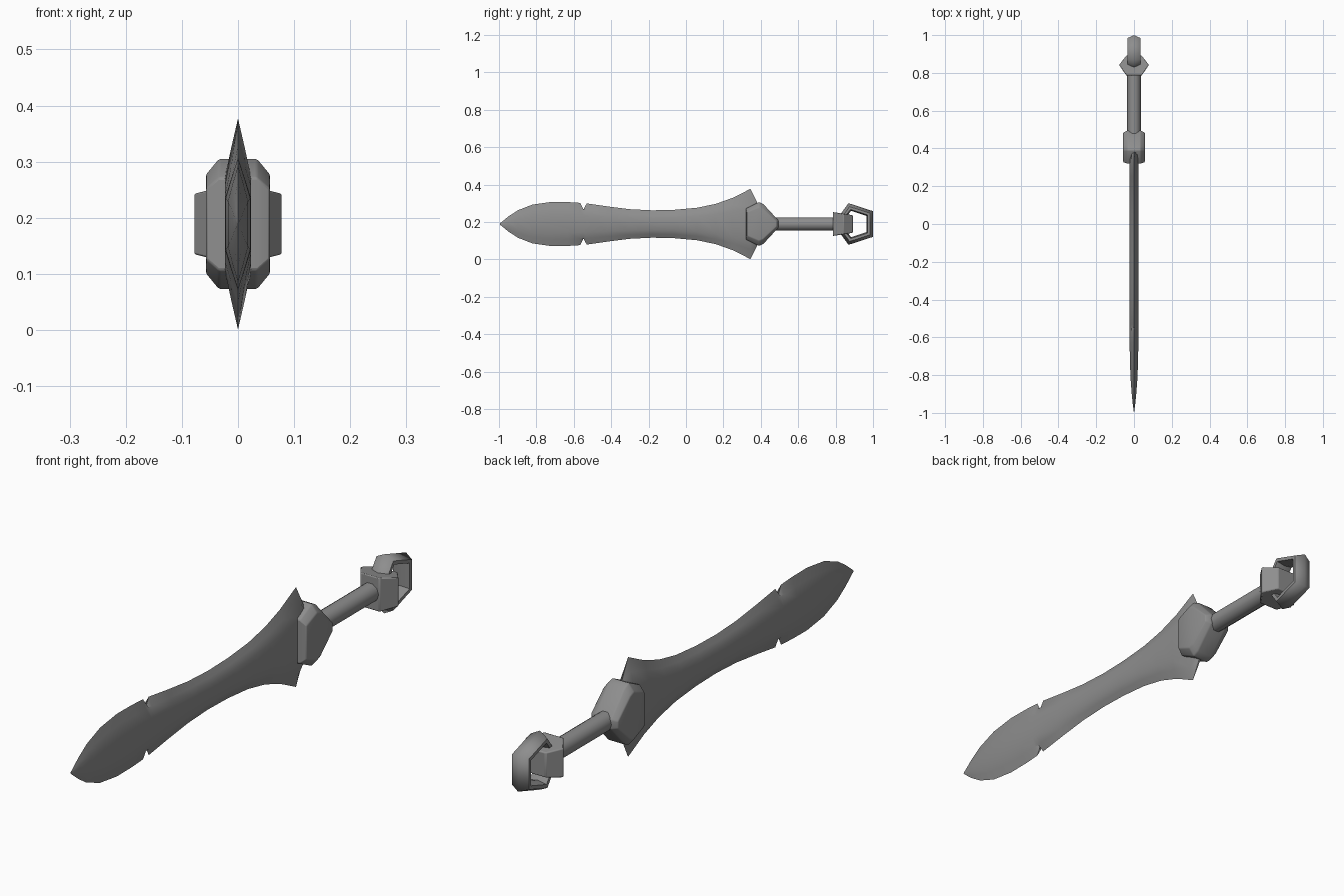
import bpy, bmesh, math

if "Cube" in bpy.data.objects:
    bpy.data.objects.remove(bpy.data.objects["Cube"])

ZC = 0.189  # height of the sword's long axis

# Dark grey metal for every part
metal = bpy.data.materials.new("dark_metal")
metal.diffuse_color = (0.27, 0.27, 0.27, 1)
metal.use_nodes = True
metal.node_tree.nodes["Principled BSDF"].inputs["Base Color"].default_value = metal.diffuse_color


def loft(name, rings, closed=False, bevel=0.0, angle=35):
    """Skin a list of equal-length point rings; cap the ends or close the loop."""
    bm = bmesh.new()
    vs = [[bm.verts.new((x, y, z + ZC)) for x, y, z in r] for r in rings]
    n = len(vs[0])
    pairs = list(zip(vs, vs[1:]))
    if closed:
        pairs.append((vs[-1], vs[0]))
    for a, b in pairs:
        for i in range(n):
            j = (i + 1) % n
            bm.faces.new((a[i], a[j], b[j], b[i]))
    if not closed:
        bm.faces.new(vs[0])
        bm.faces.new(vs[-1])
    bmesh.ops.remove_doubles(bm, verts=bm.verts, dist=1e-5)
    bmesh.ops.recalc_face_normals(bm, faces=bm.faces)
    me = bpy.data.meshes.new(name)
    bm.to_mesh(me)
    bm.free()
    me.materials.append(metal)
    ob = bpy.data.objects.new(name, me)
    bpy.context.collection.objects.link(ob)
    bpy.ops.object.select_all(action='DESELECT')
    ob.select_set(True)
    bpy.context.view_layer.objects.active = ob
    if bevel:
        m = ob.modifiers.new("soft_edges", 'BEVEL')
        m.width, m.segments = bevel, 2
    bpy.ops.object.shade_smooth_by_angle(angle=math.radians(angle))
    return ob


# Blade: stations of (y, edge half-height, ridge half-height, half-thickness)
stations = [(-0.995, 0.003, 0.001, 0.001), (-0.95, 0.040, 0.014, 0.007),
            (-0.90, 0.073, 0.027, 0.012), (-0.82, 0.104, 0.040, 0.018),
            (-0.72, 0.118, 0.046, 0.022), (-0.63, 0.117, 0.046, 0.023),
            (-0.565, 0.113, 0.045, 0.023), (-0.548, 0.111, 0.044, 0.023),
            (-0.531, 0.110, 0.044, 0.023), (-0.42, 0.094, 0.040, 0.023),
            (-0.30, 0.079, 0.036, 0.023), (-0.18, 0.073, 0.034, 0.023),
            (-0.06, 0.076, 0.035, 0.023), (0.06, 0.087, 0.042, 0.023),
            (0.16, 0.108, 0.052, 0.023), (0.25, 0.140, 0.068, 0.023),
            (0.345, 0.188, 0.085, 0.023), (0.385, 0.105, 0.080, 0.023)]


def blade_ring(y, h, r, t):
    m, tm = r + (h - r) * 0.5, t * 0.52   # middle of the ground edge
    if y == -0.548:                       # notch cut into both edges
        h = 0.077
    return [(0, y, h), (tm, y, m), (t, y, r), (t, y, -r), (tm, y, -m),
            (0, y, -h), (-tm, y, -m), (-t, y, -r), (-t, y, r), (-tm, y, m)]


loft("blade", [blade_ring(*s) for s in stations], angle=50)

# Guard: pointed shield profile, narrowed on the two outer faces
guard = [(0.32, 0.083), (0.39, 0.117), (0.415, 0.105), (0.495, 0.018),
         (0.495, -0.018), (0.415, -0.105), (0.39, -0.117), (0.32, -0.083)]
loft("guard", [[(x, 0.39 + (y - 0.39) * sy, z * sz) for y, z in guard]
               for x, sy, sz in ((-0.057, 0.9, 0.76), (-0.034, 1, 1),
                                 (0.034, 1, 1), (0.057, 0.9, 0.76))], bevel=0.004, angle=60)

# Grip
loft("grip", [[(0.036 * math.cos(a), y, 0.036 * math.sin(a))
               for a in (k * math.pi / 5 for k in range(10))] for y in (0.45, 0.81)], angle=50)

# Pommel block: hexagon seen from above, tapering in height towards the ring
pommel = [(-0.04, 0.785), (0.04, 0.785), (0.079, 0.842),
          (0.04, 0.892), (-0.04, 0.892), (-0.079, 0.842)]
loft("pommel", [[(x, y, s * (0.064 - (y - 0.785) * 0.16)) for x, y in pommel]
                for s in (-1, 1)], bevel=0.004)

# Pommel ring: pentagon swept with a section ridged on the outside
section = [(0, 0.117), (0.035, 0.098), (0.035, 0.082),
           (0, 0.074), (-0.035, 0.082), (-0.035, 0.098)]
loft("pommel_ring", [[(x, 0.905 + r * math.cos(a), r * math.sin(a)) for x, r in section]
                     for a in (math.pi + k * math.tau / 5 for k in range(5))],
     closed=True, angle=66)
